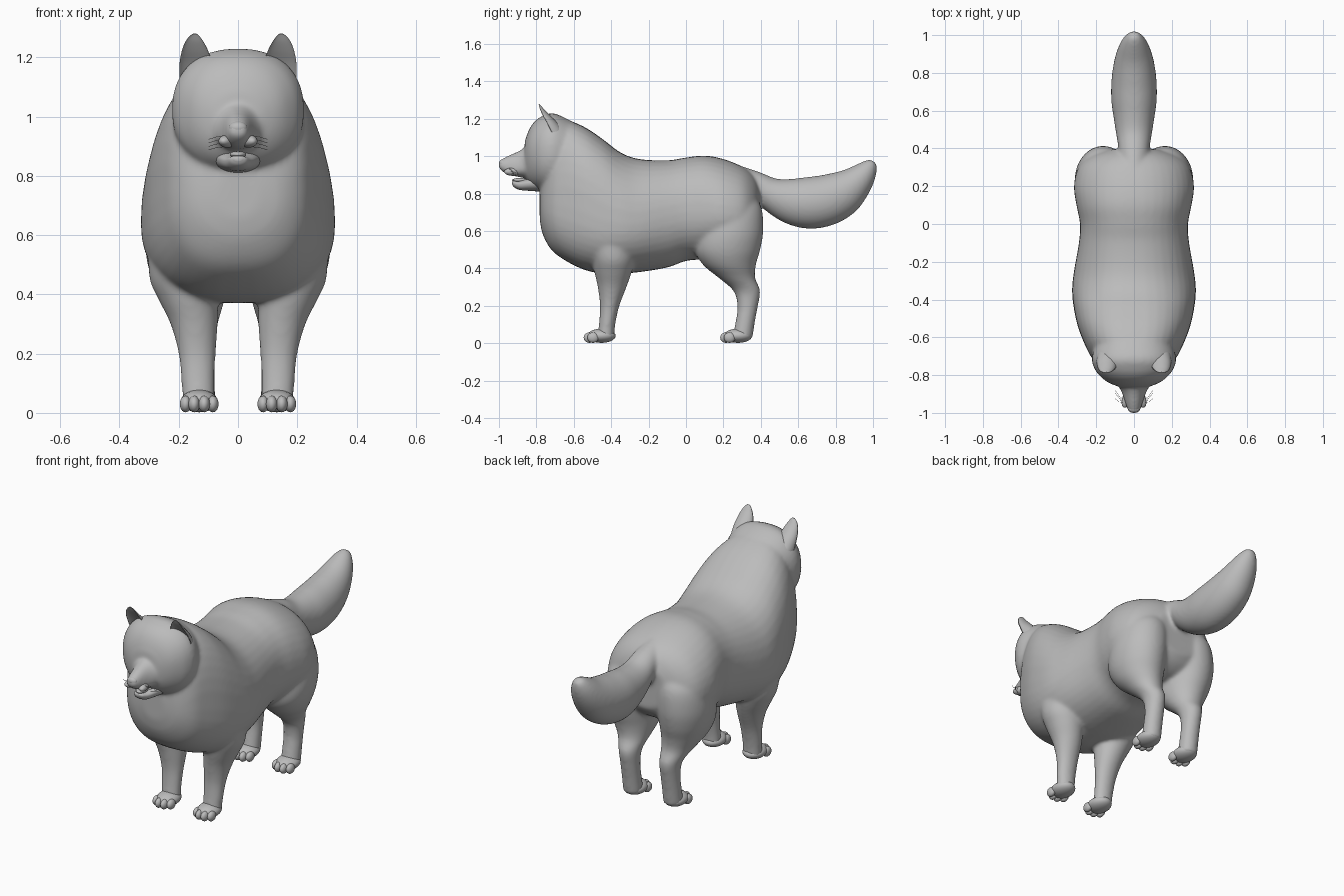
import bpy, bmesh, math
from mathutils import Vector

coat = bpy.data.materials.new("grey coat")
coat.diffuse_color = (0.5, 0.5, 0.5, 1)


def dense(rows, n=5):
    """Catmull-Rom interpolation of the section parameters."""
    out = []
    for i in range(len(rows) - 1):
        quad = zip(rows[max(i - 1, 0)], rows[i], rows[i + 1], rows[min(i + 2, len(rows) - 1)])
        quad = list(quad)
        for k in range(n):
            t = k / n
            out.append([0.5 * (2 * b + (c - a) * t + (2 * a - 5 * b + 4 * c - d) * t * t
                               + (3 * b - a - 3 * c + d) * t ** 3) for a, b, c, d in quad])
    return out + [list(rows[-1])]


def spow(v, e):
    return math.copysign(abs(v) ** (2 / e), v)


def loft(name, rows, ring, seg=40):
    """Skin closed rings made from interpolated section rows."""
    bm = bmesh.new()
    rings = []
    for row in dense(rows):
        rings.append([bm.verts.new(ring(row, 2 * math.pi * k / seg)) for k in range(seg)])
    for a, b in zip(rings, rings[1:]):
        for k in range(seg):
            bm.faces.new((a[k], a[(k + 1) % seg], b[(k + 1) % seg], b[k]))
    bm.faces.new(rings[0])
    bm.faces.new(rings[-1])
    bmesh.ops.recalc_face_normals(bm, faces=bm.faces)
    return finish(name, bm)


def finish(name, bm):
    me = bpy.data.meshes.new(name)
    bm.to_mesh(me)
    bm.free()
    me.materials.append(coat)
    me.shade_smooth()
    ob = bpy.data.objects.new(name, me)
    bpy.context.collection.objects.link(ob)
    return ob


def ball(name, loc, size, rot_z=0.0):
    bm = bmesh.new()
    bmesh.ops.create_uvsphere(bm, u_segments=24, v_segments=14, radius=1)
    ob = finish(name, bm)
    ob.location, ob.scale, ob.rotation_euler = loc, size, (0, 0, rot_z)
    return ob


# Section shapes: upright along y, flat along z, and hollow-fronted for ears
def upright(row, a):
    y, top, bot, w, mid, e = row
    s = math.sin(a)
    return (w * spow(math.cos(a), e), y, mid + (top - mid if s > 0 else mid - bot) * spow(s, e))


def flat(side):
    def ring(row, a):
        z, x, y, rx, ry = row
        return (side * (x + rx * math.cos(a)), y + ry * math.sin(a), z)
    return ring


def hollow(side):
    def ring(row, a):
        z, x, y, rx, ry = row
        s = math.sin(a)
        return (side * (x + rx * math.cos(a)), y + ry * (s if s > 0 else -0.45 * s), z)
    return ring


# Torso with mane: y, top, bottom, half width, height of widest point, squareness
torso = loft("torso", [
    (-.782, .82, .66, .07, .73, 2), (-.765, .94, .58, .15, .73, 2.1), (-.72, 1.12, .50, .215, .74, 2.4),
    (-.65, 1.19, .445, .255, .73, 2.6), (-.55, 1.16, .395, .295, .70, 2.6), (-.45, 1.095, .372, .318, .66, 2.5),
    (-.35, 1.02, .372, .328, .64, 2.3), (-.25, .985, .38, .318, .64, 2.2), (-.1, .978, .405, .292, .68, 2.2),
    (0, .993, .44, .286, .70, 2.2), (.1, 1.003, .45, .305, .70, 2.2), (.2, .985, .47, .318, .69, 2.1),
    (.3, .945, .49, .295, .68, 2.1), (.36, .90, .53, .235, .68, 2), (.395, .84, .58, .14, .7, 2)], upright)

skull = loft("skull", [
    (-.58, 1.17, .85, .18, 1.0, 2.3), (-.70, 1.228, .82, .222, 1.02, 2.3), (-.765, 1.216, .815, .21, 1.02, 2.3),
    (-.81, 1.185, .835, .175, 1.02, 2.2), (-.84, 1.14, .86, .135, 1.02, 2.1),
    (-.862, 1.08, .88, .08, 1.0, 2)], upright)

muzzle = loft("muzzle", [
    (-.78, 1.07, .89, .11, .96, 2), (-.86, 1.045, .887, .08, .94, 2), (-.90, 1.025, .89, .062, .93, 2),
    (-.95, 1.003, .90, .045, .935, 2.2), (-.985, .985, .92, .034, .945, 2.2), (-1.0, .975, .935, .024, .95, 2.2)],
    upright)


# Tail: y, z, half thickness, half width, tilt of the section
def tail_ring(row, a):
    y, z, t, w, tilt = row
    d = t * math.sin(a)
    return (w * math.cos(a), y - d * math.sin(tilt), z + d * math.cos(tilt))


tail = loft("tail", [
    (.28, .89, .06, .06, -.4), (.37, .855, .065, .075, -.5), (.45, .80, .088, .09, -.45), (.55, .762, .12, .106, -.2),
    (.65, .75, .138, .12, .05), (.75, .765, .137, .12, .3), (.84, .805, .122, .109, .55), (.91, .86, .092, .09, .75),
    (.96, .915, .064, .066, .9), (.99, .955, .038, .04, .95), (1.003, .972, .018, .02, .95)], tail_ring)

# Legs: z, x, y, half width, half depth
big = [torso, skull, muzzle, tail]
for side, word in ((1, "left"), (-1, "right")):
    big.append(loft(word + "_front_leg", [
        (.56, .19, -.4, .115, .13), (.45, .18, -.39, .118, .115), (.38, .167, -.39, .10, .10),
        (.3, .148, -.395, .08, .077), (.2, .138, -.408, .063, .052), (.1, .135, -.422, .056, .044),
        (.02, .132, -.43, .054, .046)], flat(side)))
    big.append(loft(word + "_hind_leg", [
        (.80, .13, .26, .09, .10), (.72, .155, .245, .135, .16), (.6, .165, .235, .148, .178),
        (.5, .165, .222, .14, .175), (.42, .155, .232, .12, .142), (.35, .142, .272, .088, .098),
        (.28, .132, .325, .06, .072), (.2, .13, .33, .053, .055), (.12, .13, .318, .053, .052),
        (.02, .13, .30, .054, .055)], flat(side)))

# Fuse the big forms into one continuous coat
bpy.ops.object.select_all(action='DESELECT')
for ob in big:
    ob.select_set(True)
bpy.context.view_layer.objects.active = torso
bpy.ops.object.join()
torso.name = "body"
rm = torso.modifiers.new("fuse", 'REMESH')
rm.mode, rm.voxel_size, rm.use_smooth_shade = 'VOXEL', 0.0095, True
sm = torso.modifiers.new("soften", 'SMOOTH')
sm.factor, sm.iterations = 0.5, 14

# Lower jaw, tongue and nose
loft("lower_jaw", [
    (-.77, .90, .81, .085, .86, 2), (-.84, .882, .815, .066, .855, 2.2), (-.89, .868, .82, .046, .85, 2.3),
    (-.92, .868, .835, .03, .855, 2.2), (-.93, .865, .85, .015, .858, 2)], upright)
ball("tongue", (0, -.885, .872), (.028, .045, .012))
ball("nose", (0, -.978, .962), (.031, .022, .022))

for side, word in ((1, "left"), (-1, "right")):
    # Ears open to the front
    loft(word + "_ear", [
        (1.09, .150, -.705, .045, .06), (1.13, .145, -.72, .053, .065), (1.18, .143, -.745, .054, .055),
        (1.22, .145, -.767, .045, .038), (1.25, .147, -.78, .032, .022), (1.27, .147, -.786, .018, .011),
        (1.28, .146, -.788, .006, .004)], hollow(side))
    # Eyes with lids
    ball(word + "_eye", (side * .087, -.822, 1.031), (.027, .024, .018), side * .5)
    for dz in (.014, -.014):
        ball(word + "_eyelid", (side * .087, -.819, 1.031 + dz), (.034, .022, .009), side * .5)
    # Cheek pad at the mouth corner
    ball(word + "_lip", (side * .036, -.925, .917), (.026, .05, .022), side * .35)
    # Whiskers
    for k in range(4):
        cu = bpy.data.curves.new(word + "_whisker", 'CURVE')
        cu.dimensions, cu.bevel_depth, cu.bevel_resolution = '3D', .0008, 0
        sp = cu.splines.new('POLY')
        sp.points.add(2)
        z = .935 - .012 * k
        path = ((.04, -.94, z), (.075, -.945 + .01 * k, z - .004), (.10, -.925 + .015 * k, z - .012))
        for p, c in zip(sp.points, path):
            p.co = (side * c[0], c[1], c[2], 1)
        cu.materials.append(coat)
        bpy.context.collection.objects.link(bpy.data.objects.new(word + "_whisker", cu))
    # Paws with four toes each
    for y, leg in ((-.452, "front"), (.278, "hind")):
        ball(f"{word}_{leg}_paw", (side * .131, y, .04), (.062, .076, .038))
        for k, (dx, dy) in enumerate(((-.046, -.045), (-.017, -.064), (.017, -.064), (.046, -.045))):
            ball(f"{word}_{leg}_toe_{k + 1}", (side * (.131 + dx), y + dy, .03), (.0195, .031, .028))
